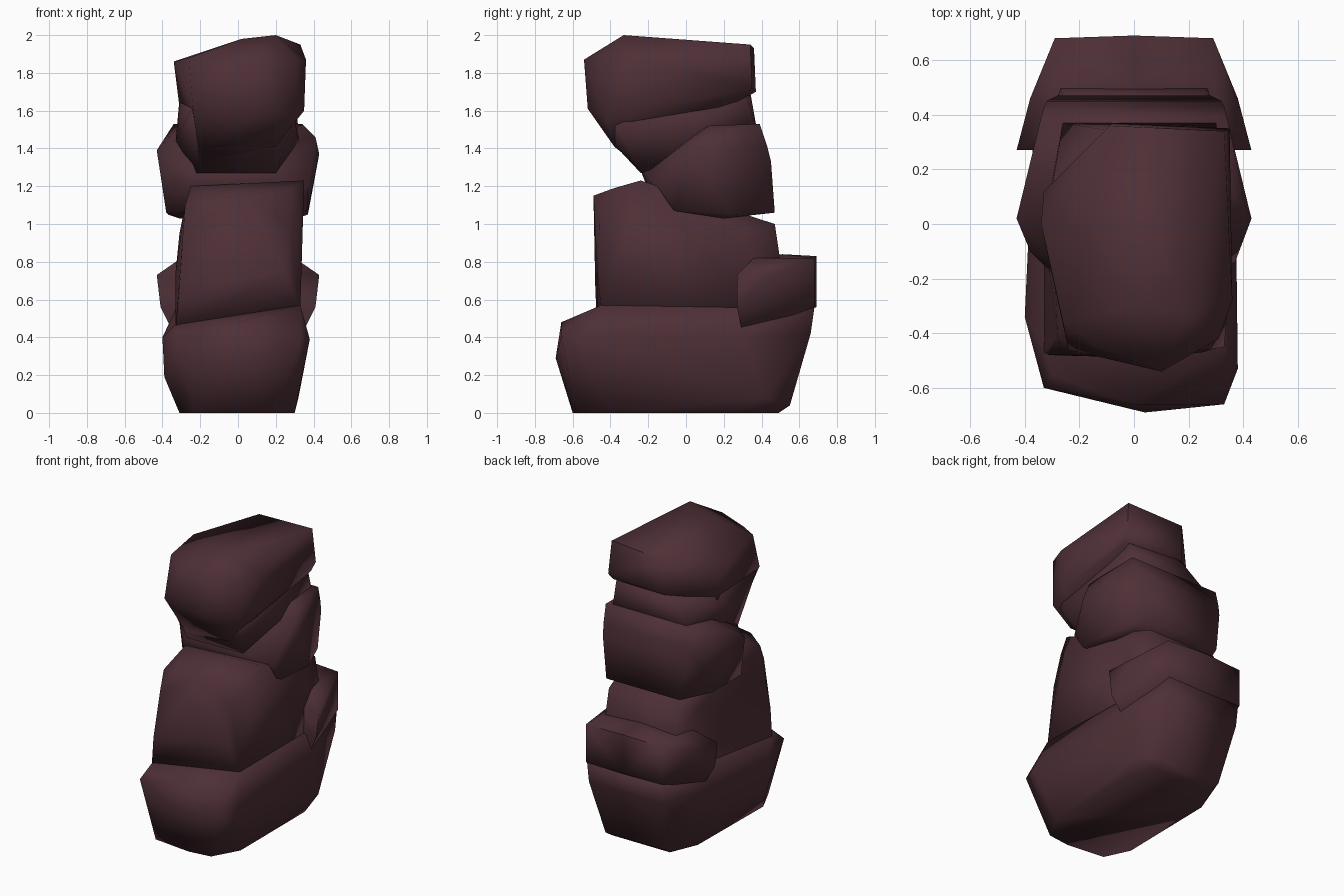
import bpy, bmesh, math

stone = bpy.data.materials.new("dark plum stone")
stone.diffuse_color = (0.075, 0.029, 0.037, 1)


def both(*pts):
    """Mirror points across x = 0."""
    return [(s * x, y, z) for x, y, z in pts for s in (-1, 1)]


def rock(name, pts, angle=80):
    """Faceted boulder: the hull around a few corner points."""
    bm = bmesh.new()
    for p in pts:
        bm.verts.new(p)
    res = bmesh.ops.convex_hull(bm, input=bm.verts[:])
    junk = set(res["geom_interior"]) | set(res["geom_unused"])
    bmesh.ops.delete(bm, geom=[v for v in junk if isinstance(v, bmesh.types.BMVert)], context='VERTS')
    bmesh.ops.recalc_face_normals(bm, faces=bm.faces[:])
    me = bpy.data.meshes.new(name)
    bm.to_mesh(me)
    bm.free()
    ob = bpy.data.objects.new(name, me)
    bpy.context.collection.objects.link(ob)
    me.materials.append(stone)
    bpy.ops.object.select_all(action='DESELECT')
    bpy.context.view_layer.objects.active = ob
    ob.select_set(True)
    bpy.ops.object.shade_smooth_by_angle(angle=math.radians(angle))
    return ob


# Wide bottom boulder
rock("base_rock", both((.30, .30, 0), (.22, .49, 0), (.23, .55, .04),
                       (.28, .66, .42), (.28, .68, .56), (.33, .30, .55), (.37, .30, .40)) + [
    (-.31, -.40, 0), (-.23, -.57, 0), (.04, -.60, 0), (.20, -.58, 0), (.30, -.40, 0),
    (.32, .42, .08), (.04, -.69, .29), (.33, -.66, .40), (.38, -.53, .39), (-.33, -.60, .40),
    (-.39, -.34, .19), (-.40, -.34, .40), (-.30, -.55, .45), (0, -.66, .48),
    (.33, -.45, .57), (-.33, -.45, .47)])

# Low rock at the back
rock("back_rock", both((.43, .27, .73), (.41, .27, .56), (.38, .46, .74), (.30, .36, .82),
                       (.29, .68, .82), (.29, .68, .56), (.34, .30, .42)) + [
    (0, .51, .84), (0, .69, .83), (0, .69, .56)])

# Tall body boulder
rock("body_rock", both((.26, .47, 1.0), (.27, .50, .80), (.30, .50, .40), (.31, .30, .95)) + [
    (-.28, -.41, 1.10), (-.16, -.48, 1.13), (.04, -.49, 1.15), (.28, -.38, 1.19), (.35, -.24, 1.23),
    (-.25, -.22, 1.20), (-.26, -.48, .98), (.27, -.46, 1.0), (-.31, -.48, .65),
    (.25, -.47, .75), (-.33, -.47, .45), (.33, -.45, .55), (-.33, 0, .75), (.31, 0, .70)])

# Neck boulder with pointed sides
rock("neck_rock", both((.33, .43, 1.41), (.32, .45, 1.33), (.28, .47, 1.06), (.34, .39, 1.53),
                       (.37, .24, 1.05), (.31, .20, 1.03)) + [
    (-.43, .02, 1.39), (-.38, -.10, 1.30), (-.38, -.06, 1.06), (-.33, .15, 1.50),
    (.43, .02, 1.37), (.41, .05, 1.46), (.37, -.14, 1.19), (.37, -.06, 1.07), (.35, .12, 1.52),
    (-.20, -.25, 1.31), (.20, -.22, 1.26), (-.28, -.20, 1.18)])

# Wedge joining the neck to the overhang
rock("overhang_wedge", [
    (.30, -.40, 1.56), (.08, -.50, 1.62), (-.24, -.44, 1.62), (.20, -.38, 1.42), (-.20, -.29, 1.35),
    (-.22, -.24, 1.27), (.20, -.23, 1.27), (.31, .31, 1.70), (-.08, .34, 1.70), (-.31, .08, 1.66),
    (.30, .37, 1.53), (-.26, .37, 1.53), (.32, 0, 1.44), (-.33, 0, 1.44)])

# Overhanging top boulder
rock("top_rock", [
    (.20, -.33, 2.0), (.02, -.30, 1.98), (.33, .34, 1.95), (-.09, .36, 1.93),
    (-.26, -.36, 1.88), (-.12, -.46, 1.86), (.10, -.54, 1.87), (.31, -.42, 1.87), (.36, -.28, 1.87),
    (.35, .35, 1.72), (.34, .31, 1.67), (-.08, .37, 1.70), (-.33, .12, 1.78), (-.34, 0, 1.86),
    (.31, -.42, 1.55), (.35, -.25, 1.60), (.10, -.52, 1.61), (-.24, -.46, 1.62), (.20, -.38, 1.41),
    (-.20, -.28, 1.33), (-.31, .10, 1.62)])
